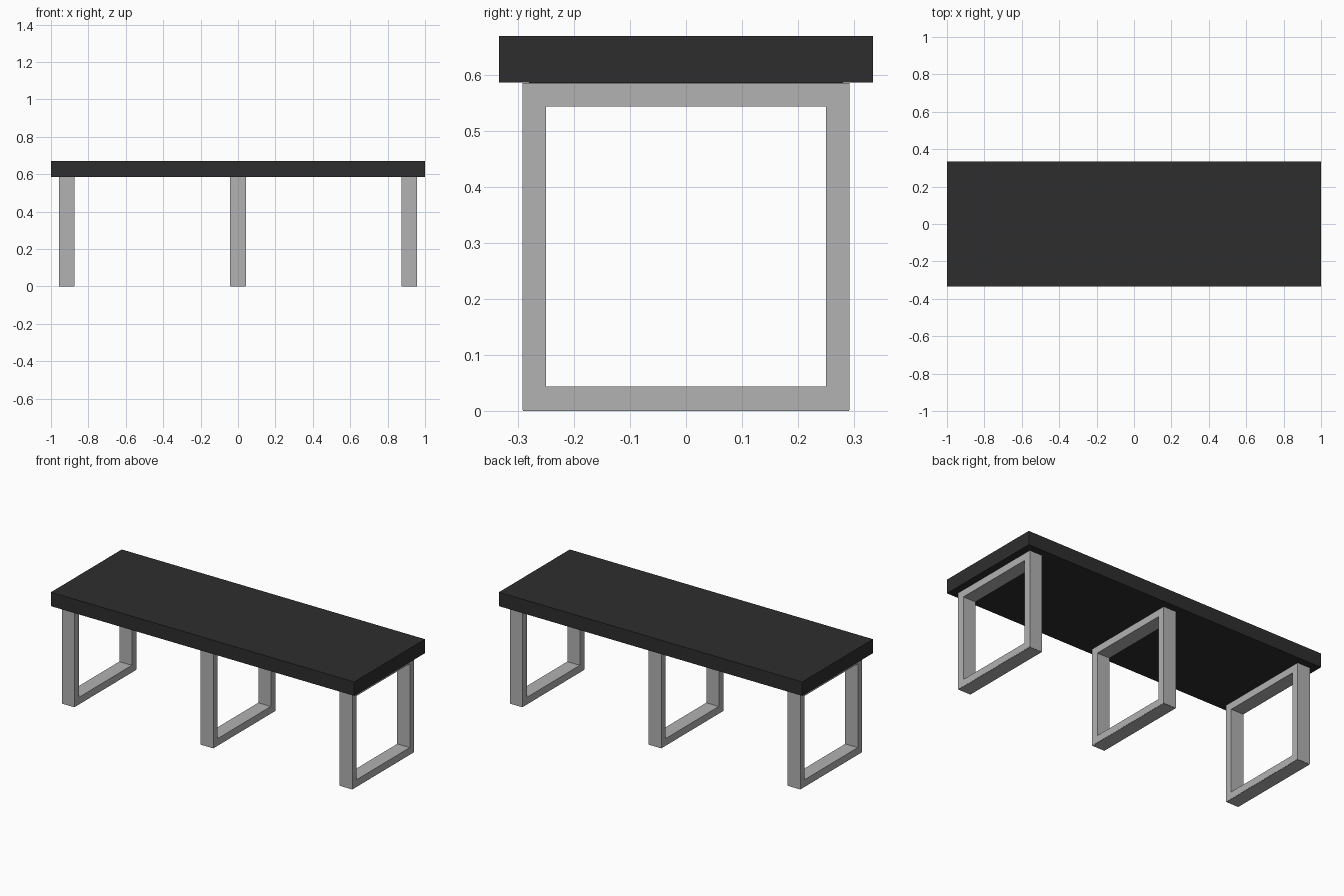
import bpy
import bmesh

if "Cube" in bpy.data.objects:
    bpy.data.objects.remove(bpy.data.objects["Cube"])


def material(name, value):
    mat = bpy.data.materials.new(name)
    mat.diffuse_color = (value, value, value, 1)
    mat.use_nodes = True
    mat.node_tree.nodes["Principled BSDF"].inputs["Base Color"].default_value = mat.diffuse_color
    return mat


DARK = material("charcoal", 0.027)
GREY = material("light grey metal", 0.445)


def add_object(name, bm, mat):
    bmesh.ops.recalc_face_normals(bm, faces=bm.faces)
    mesh = bpy.data.meshes.new(name)
    bm.to_mesh(mesh)
    bm.free()
    mesh.materials.append(mat)
    obj = bpy.data.objects.new(name, mesh)
    bpy.context.collection.objects.link(obj)
    return obj


def box(name, size, centre, mat):
    bm = bmesh.new()
    bmesh.ops.create_cube(bm, size=1)
    bmesh.ops.scale(bm, vec=size, verts=bm.verts)
    bmesh.ops.translate(bm, vec=centre, verts=bm.verts)
    return add_object(name, bm, mat)


def frame(name, x, width, half_depth, z0, z1, bar, mat):
    """Closed rectangular loop of flat bar standing in the y-z plane."""
    def ring(inset, px):
        a, lo, hi = half_depth - inset, z0 + inset, z1 - inset
        return [bm.verts.new((px, y, z)) for y, z in
                ((-a, lo), (a, lo), (a, hi), (-a, hi))]

    bm = bmesh.new()
    left, right = x - width / 2, x + width / 2
    rings = [ring(0, left), ring(0, right), ring(bar, right), ring(bar, left)]
    for k in range(4):
        r, s = rings[k], rings[(k + 1) % 4]
        for i in range(4):
            j = (i + 1) % 4
            bm.faces.new((r[i], r[j], s[j], s[i]))
    return add_object(name, bm, mat)


# Table top slab
box("table_top", (2.0, 0.667, 0.083), (0, 0, 0.6275), DARK)

# Three leg frames, each with a thin foot pad and a mounting pad
for side, x in (("left", -0.9165), ("middle", 0), ("right", 0.9165)):
    frame(side + "_leg_frame", x, 0.083, 0.2917, 0.002, 0.585, 0.0417, GREY)
    box(side + "_foot_pad", (0.081, 0.581, 0.002), (x, 0, 0.001), GREY)
    box(side + "_mounting_pad", (0.065, 0.56, 0.002), (x, 0, 0.5855), DARK)
